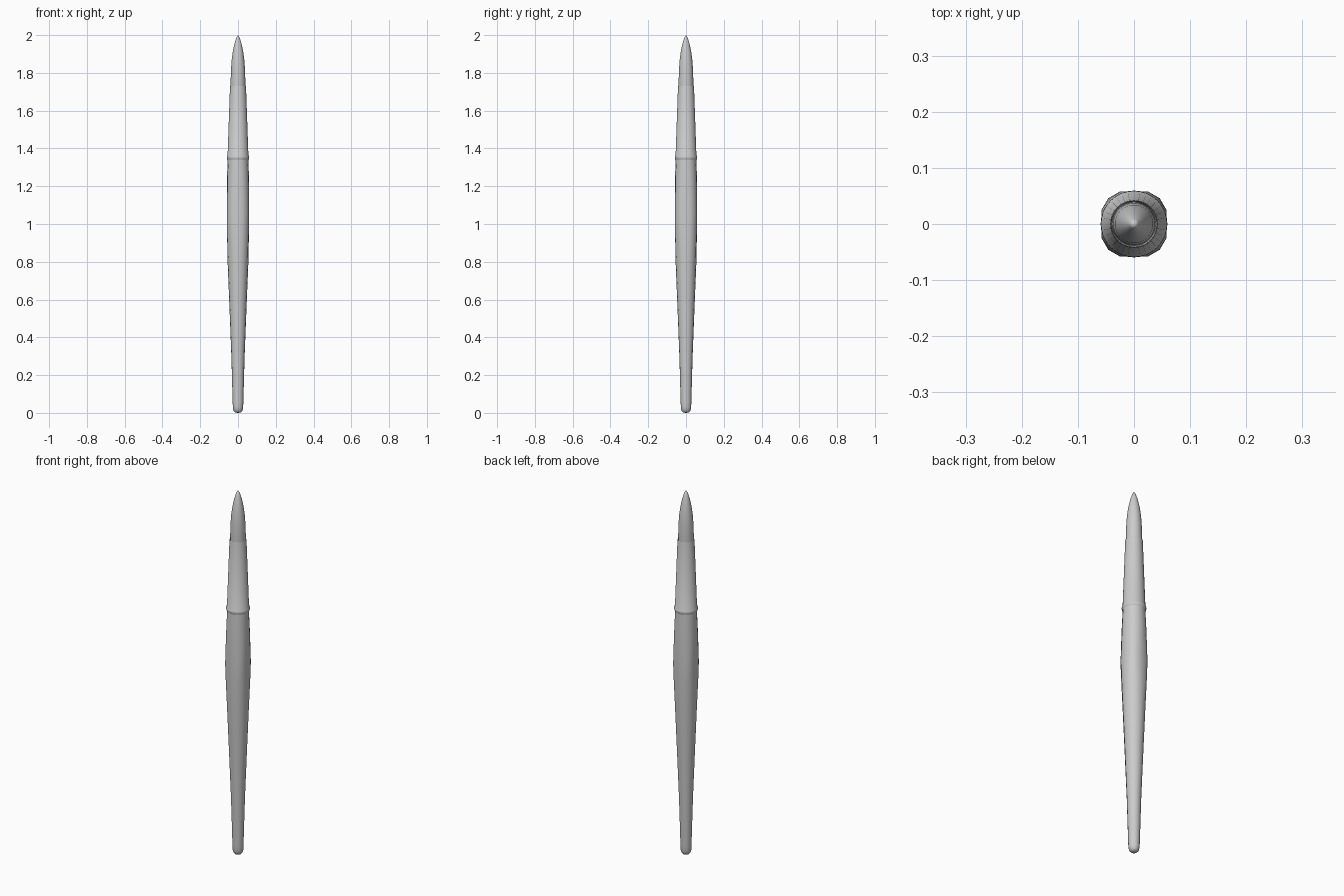
import bpy, bmesh
from math import sin, cos, pi, radians

if "Cube" in bpy.data.objects:
    bpy.data.objects.remove(bpy.data.objects["Cube"])


def lathe(name, profile, sides, angle=40, clip=None):
    """Spin (radius, z) points around z; clip flattens the four sides."""
    bm = bmesh.new()
    rings = []
    for r, z in profile:
        if r == 0:
            rings.append([bm.verts.new((0, 0, z))] * sides)
            continue
        ring = []
        for i in range(sides):
            a = 2 * pi * i / sides
            x, y = r * cos(a), r * sin(a)
            if clip:
                x, y = (max(-clip, min(clip, c)) for c in (x, y))
            ring.append(bm.verts.new((x, y, z)))
        rings.append(ring)
    for low, high in zip(rings, rings[1:]):
        for i in range(sides):
            j = (i + 1) % sides
            corners = list(dict.fromkeys((low[i], low[j], high[j], high[i])))
            bm.faces.new(corners)
    bmesh.ops.recalc_face_normals(bm, faces=bm.faces)
    mesh = bpy.data.meshes.new(name)
    bm.to_mesh(mesh)
    bm.free()
    obj = bpy.data.objects.new(name, mesh)
    bpy.context.collection.objects.link(obj)
    bpy.context.view_layer.objects.active = obj
    obj.select_set(True)
    bpy.ops.object.shade_smooth_by_angle(angle=radians(angle))
    obj.select_set(False)
    return obj


# Tapered wooden handle, with four flats around its widest part
lathe("handle", [(0, 0), (0.015, 0.002), (0.023, 0.01), (0.027, 0.026),
                 (0.028, 0.05), (0.035, 0.3), (0.046, 0.58), (0.055, 0.8),
                 (0.062, 0.96), (0.065, 1.05), (0.063, 1.13),
                 (0.059, 1.25), (0.054, 1.36), (0, 1.365)], 16, clip=0.058)

# Metal sleeve with a rolled lower collar and a thin open rim
lathe("ferrule", [(0.053, 1.345), (0.056, 1.341), (0.0585, 1.345),
                  (0.0595, 1.352), (0.0585, 1.36), (0.055, 1.366),
                  (0.0425, 1.725), (0.0415, 1.73), (0.040, 1.727),
                  (0.039, 1.71)], 32)

# Pointed bristle tuft
lathe("bristles", [(0.0385, 1.71), (0.039, 1.75), (0.0375, 1.81),
                   (0.034, 1.865), (0.028, 1.91), (0.019, 1.953),
                   (0.009, 1.985), (0, 2.0)], 32)
